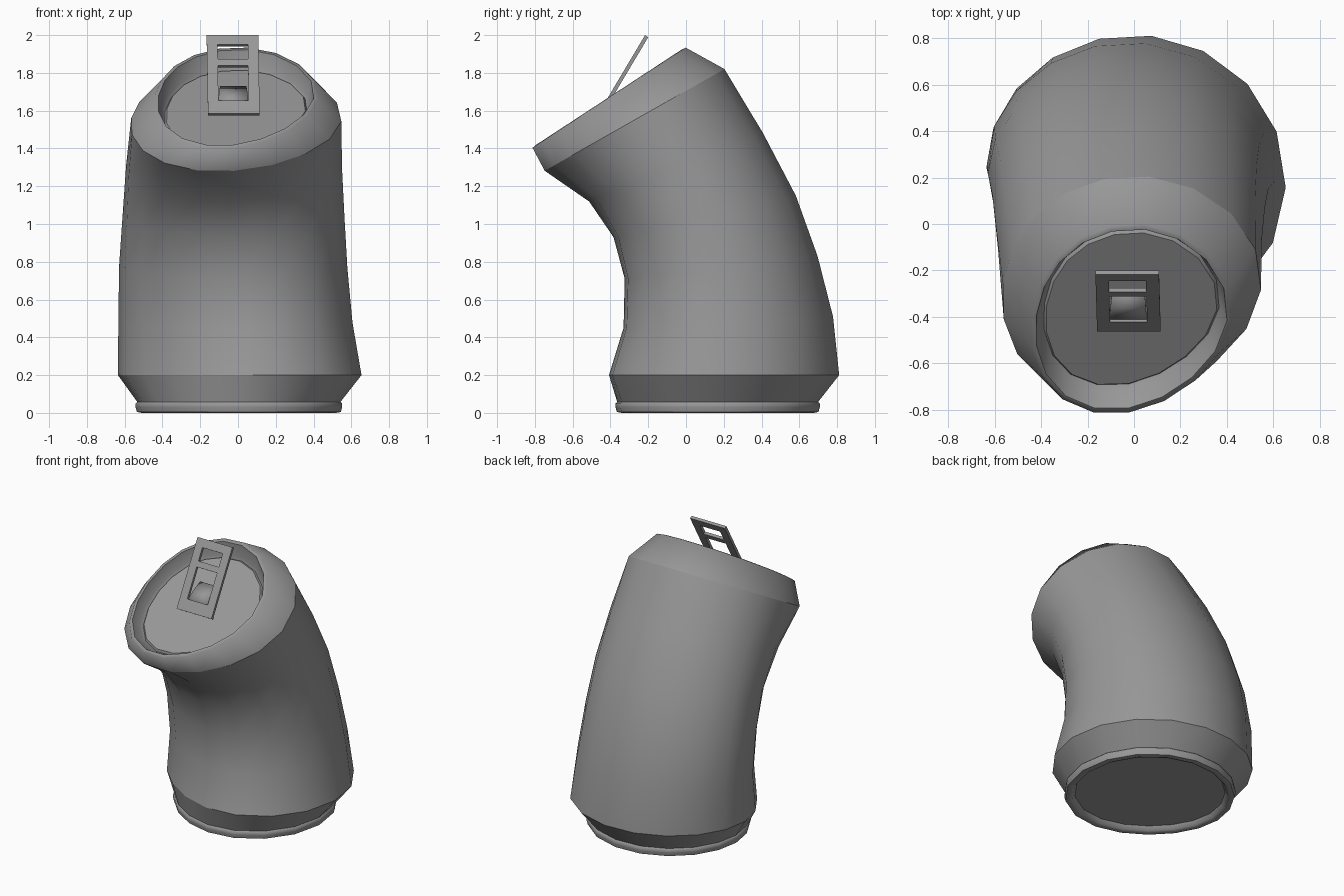
import bpy, bmesh
from math import sin, cos, radians, pi
from mathutils import Vector

if "Cube" in bpy.data.objects:
    bpy.data.objects.remove(bpy.data.objects["Cube"])

SIDES = 18
GREY = bpy.data.materials.new("mid_grey")
GREY.diffuse_color = (.31, .31, .31, 1)
GREY.use_nodes = True
GREY.node_tree.nodes["Principled BSDF"].inputs["Base Color"].default_value = GREY.diffuse_color


def finish(name, bm, angle=40):
    bmesh.ops.recalc_face_normals(bm, faces=bm.faces[:])
    mesh = bpy.data.meshes.new(name)
    bm.to_mesh(mesh)
    bm.free()
    mesh.materials.append(GREY)
    ob = bpy.data.objects.new(name, mesh)
    bpy.context.collection.objects.link(ob)
    bpy.ops.object.select_all(action='DESELECT')
    bpy.context.view_layer.objects.active = ob
    ob.select_set(True)
    bpy.ops.object.shade_smooth_by_angle(angle=radians(angle))
    return ob


def section(front, back, cx, rx, left=0, right=0):
    """Oval ring through a front and a back point (y, z), rx wide.
    left / right push the front-left / front-right corner outwards."""
    f, b = Vector((cx, *front)), Vector((cx, *back))
    mid, half = (f + b) / 2, (b - f) / 2
    along = half.normalized()
    pts = []
    for k in range(SIDES):
        t = 2 * pi * k / SIDES
        a = t + radians(-3 + 6.5 * sin(t))      # slightly uneven spacing
        p = mid + Vector((rx * cos(a), 0, 0)) + half * sin(a)
        for push, deg in ((left, 228), (right, 312)):
            d = radians(deg)
            w = push * max(0, cos(a - d)) ** 3
            p += Vector((cos(d), 0, 0)) * w + along * sin(d) * w
        pts.append(p)
    return pts


def loft(name, rings, cap_first=False, cap_last=False, angle=40):
    bm = bmesh.new()
    loops = [[bm.verts.new(p) for p in r] for r in rings]
    for lo, hi in zip(loops, loops[1:]):
        for i in range(SIDES):
            j = (i + 1) % SIDES
            bm.faces.new((lo[i], lo[j], hi[j], hi[i]))
    if cap_first:
        bm.faces.new(loops[0])
    if cap_last:
        bm.faces.new(loops[-1])
    return finish(name, bm, angle)


# bent, dented body
shoulder_low = section((-.425, .2), (.815, .2), 0, .65, -.08, .02)
shoulder_top = section((-.742, 1.285), (.207, 1.822), 0, .556, .06, -.035)
loft("can_body", [
    shoulder_low,
    section((-.342, .45), (.782, .51), -.022, .623, -.065, .025),
    section((-.33, .71), (.70, .83), -.032, .606, -.045, .025),
    section((-.385, .93), (.585, 1.15), -.027, .588, -.02, .015),
    section((-.51, 1.12), (.412, 1.48), -.018, .572, .02, -.01),
    shoulder_top,
])


# base: recessed bottom, foot rim, groove and chamfer
def flat(r, z):
    return section((.165 - r, z), (.165 + r, z), 0, r * 1.005, -.04, .01)


loft("can_base", [flat(.48, .035), flat(.495, .008), flat(.515, 0), flat(.54, .005),
                  flat(.547, .03), flat(.547, .05), flat(.538, .058), shoulder_low],
     cap_first=True, angle=58)

# tilted top: shoulder with rounded lip, then inner wall, small ledge and lid
TILT = radians(33.2)
ALONG = Vector((0, cos(TILT), sin(TILT)))
NORMAL = Vector((0, -sin(TILT), cos(TILT)))
TOP = Vector((0, -.405, 1.67))


def tilted(rx, ry, depth):
    c = TOP - NORMAL * depth
    f, b = c - ALONG * ry, c + ALONG * ry
    return section(f.yz, b.yz, 0, rx, .055, -.045)


lip = tilted(.412, .46, -.003)
loft("can_top_shoulder", [shoulder_top, tilted(.432, .485, 0), lip], angle=100)
loft("can_top_wall", [lip, tilted(.392, .415, .08), tilted(.378, .4, .095)])
loft("lid", [tilted(.378, .4, .095), tilted(.368, .388, .08)], cap_last=True, angle=20)

# raised pull tab: two-window frame, given as (x, distance up the tab)
UP = Vector((0, .25, .42)).normalized()
OUT = Vector((0, -UP.z, UP.y))
BASE = Vector((-.022, -.455, 1.58))
xs = [-.137, -.08, .08, .137]
us = [0, .08, .295, .335, .425, .482]
bm = bmesh.new()
grid = [[bm.verts.new(BASE + Vector((x - .015 * u, 0, 0)) + UP * u + OUT * .01) for x in xs]
        for u in us]
for r in range(5):
    for c in range(3):
        if c == 1 and r in (1, 3):
            continue
        bm.faces.new((grid[r][c], grid[r][c + 1], grid[r + 1][c + 1], grid[r + 1][c]))
ext = bmesh.ops.extrude_face_region(bm, geom=bm.faces[:], use_keep_orig=True)
bmesh.ops.translate(bm, vec=OUT * -.02,
                    verts=[v for v in ext['geom'] if isinstance(v, bmesh.types.BMVert)])
finish("pull_tab", bm, 30)

# tongue folding back from the lower window
bm = bmesh.new()
path = [(-.415, 1.645, .08), (-.36, 1.69, .076), (-.29, 1.73, .07)]
rows = [[bm.verts.new((-.025 + s * w, y, z)) for s in (-1, 1)] for y, z, w in path]
for a, b in zip(rows, rows[1:]):
    bm.faces.new((a[0], a[1], b[1], b[0]))
tongue = finish("tab_tongue", bm, 30)
mod = tongue.modifiers.new("thickness", 'SOLIDIFY')
mod.thickness = .012
